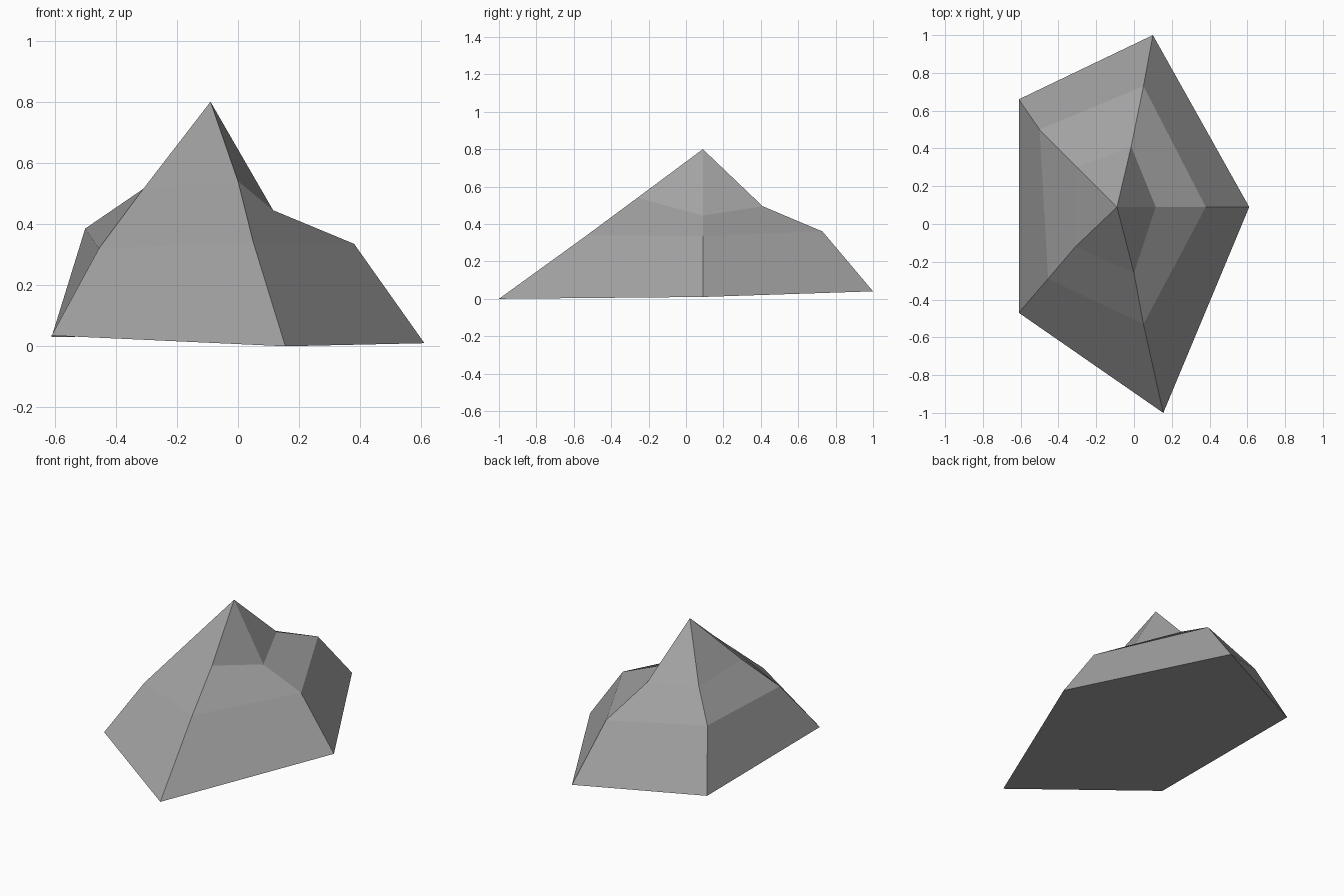
import bpy
import bmesh

cube = bpy.data.objects.get("Cube")
if cube:
    bpy.data.objects.remove(cube, do_unlink=True)

# Plain grey stone
stone = bpy.data.materials.new("stone grey")
stone.use_nodes = True
grey = (0.36, 0.36, 0.36, 1.0)
stone.diffuse_color = grey
stone.node_tree.nodes["Principled BSDF"].inputs["Base Color"].default_value = grey

# Five-sided cross-sections, counter-clockwise from the +x corner
base = [(0.61, 0.09, 0.01), (0.10, 1.0, 0.04), (-0.61, 0.66, 0.03),
        (-0.61, -0.47, 0.035), (0.155, -1.0, 0.0)]
shoulder = [(0.38, 0.09, 0.335), (0.05, 0.73, 0.36), (-0.50, 0.50, 0.385),
            (-0.455, -0.29, 0.32), (0.05, -0.53, 0.34)]
neck = [(0.115, 0.09, 0.445), (-0.015, 0.41, 0.495), (-0.30, 0.30, 0.505),
        (-0.31, -0.12, 0.515), (0.0, -0.26, 0.54)]
peak = (-0.09, 0.09, 0.80)

bm = bmesh.new()
rings = [[bm.verts.new(p) for p in ring] for ring in (base, shoulder, neck)]
top = bm.verts.new(peak)

# Flat underside, sloping bands and pointed tip
bm.faces.new(reversed(rings[0]))
for low, high in zip(rings, rings[1:]):
    for i in range(5):
        j = (i + 1) % 5
        bm.faces.new((low[i], low[j], high[j], high[i]))
for i in range(5):
    bm.faces.new((rings[-1][i], rings[-1][(i + 1) % 5], top))
bmesh.ops.recalc_face_normals(bm, faces=bm.faces)

mesh = bpy.data.meshes.new("rock")
bm.to_mesh(mesh)
bm.free()
mesh.materials.append(stone)
rock = bpy.data.objects.new("rock", mesh)
bpy.context.collection.objects.link(rock)
